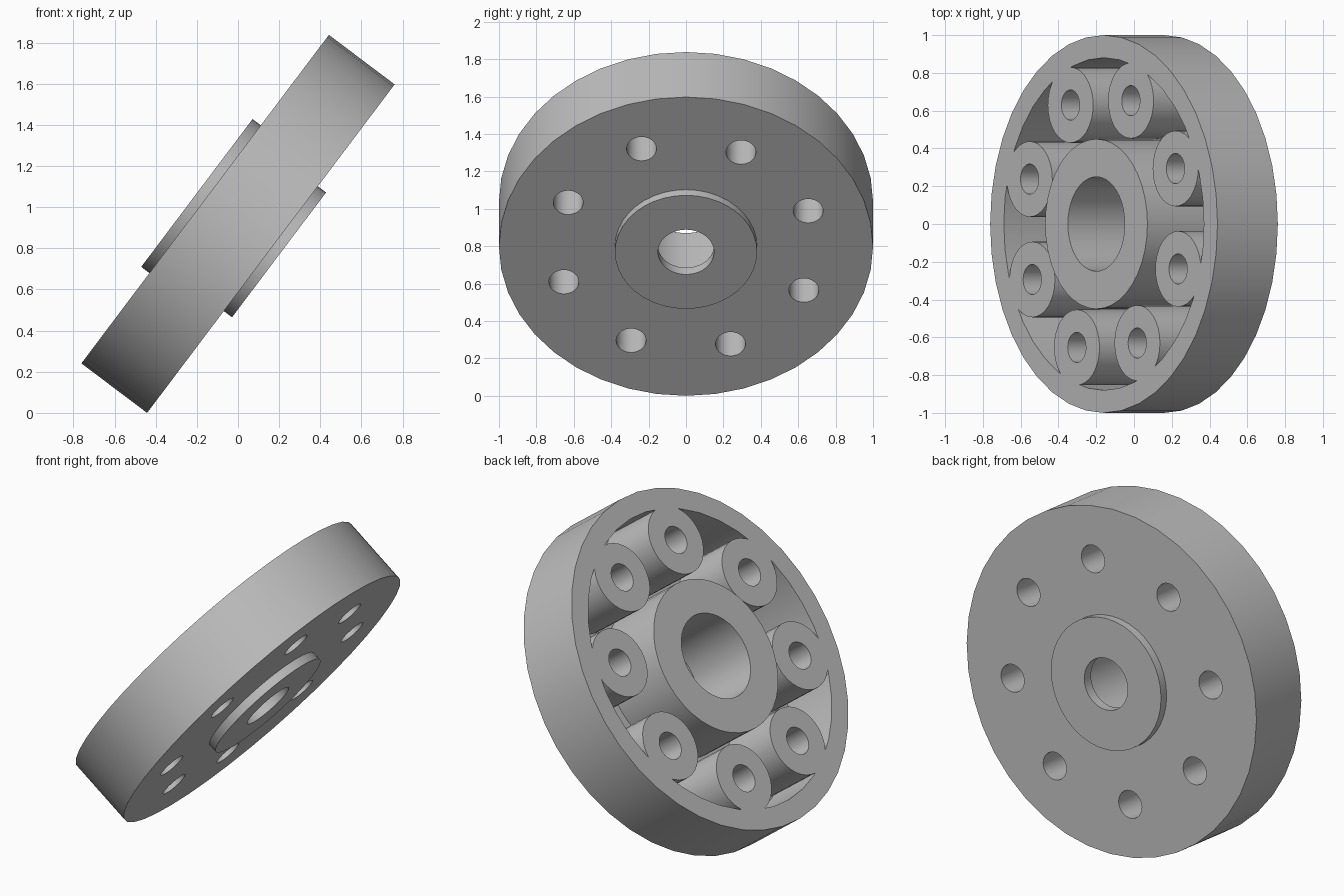
import bpy
import bmesh
from math import cos, sin, pi, radians
from mathutils import Matrix, Vector

cube = bpy.data.objects.get("Cube")
if cube:
    bpy.data.objects.remove(cube, do_unlink=True)

RIM_R, HALF, POCKET_R, FLOOR = 1.0, 0.2, 0.88, -0.15
HUB_R, COLLAR_R, HUB_HALF = 0.45, 0.38, 0.25
BOSS_R, HOLE_R, PITCH_R, BOSSES = 0.2, 0.08, 0.695, 8
TILT = Matrix.Rotation(radians(-53), 4, "Y")
PLACE = Matrix.Translation((0, 0, RIM_R * sin(radians(53)) + HALF * cos(radians(53)))) @ TILT

steel = bpy.data.materials.new("grey metal")
steel.use_nodes = True
colour = (0.52, 0.52, 0.52, 1)
steel.diffuse_color = colour
steel.node_tree.nodes["Principled BSDF"].inputs["Base Color"].default_value = colour


def lathe(name, profile, segments, centre=(0, 0)):
    """Spin a closed (radius, height) profile around a vertical axis."""
    bm = bmesh.new()
    rings = []
    for i in range(segments):
        t = 2 * pi * i / segments
        rings.append([bm.verts.new((centre[0] + r * cos(t), centre[1] + r * sin(t), z))
                      for r, z in profile])
    n = len(profile)
    for i, ring in enumerate(rings):
        nxt = rings[(i + 1) % segments]
        for j in range(n):
            k = (j + 1) % n
            bm.faces.new((ring[j], nxt[j], nxt[k], ring[k]))
    bmesh.ops.recalc_face_normals(bm, faces=bm.faces)
    mesh = bpy.data.meshes.new(name)
    bm.to_mesh(mesh)
    bm.free()
    mesh.materials.append(steel)
    obj = bpy.data.objects.new(name, mesh)
    bpy.context.collection.objects.link(obj)
    return obj


def select(obj):
    bpy.ops.object.select_all(action="DESELECT")
    obj.select_set(True)
    bpy.context.view_layer.objects.active = obj


# Wheel body: rim, web plate, hub with stepped bore and rear collar
body = lathe("wheel_body", [
    (0.15, -HUB_HALF), (COLLAR_R, -HUB_HALF), (COLLAR_R, -HALF), (RIM_R, -HALF),
    (RIM_R, HALF), (POCKET_R, HALF), (POCKET_R, FLOOR), (HUB_R, FLOOR),
    (HUB_R, HUB_HALF), (0.25, HUB_HALF), (0.25, -0.19), (0.15, -0.19)], 40)

# Bolt bosses on a ring, with matching holes through the plate
parts = [body]
cutter_bm = bmesh.new()
for i in range(BOSSES):
    angle = radians(25) + 2 * pi * i / BOSSES
    centre = Vector((PITCH_R * cos(angle), PITCH_R * sin(angle)))
    parts.append(lathe(f"bolt_boss_{i + 1}", [
        (HOLE_R, FLOOR), (BOSS_R, FLOOR), (BOSS_R, HALF), (HOLE_R, HALF)], 32, centre))
    bmesh.ops.create_cone(cutter_bm, cap_ends=True, segments=32, radius1=HOLE_R,
                          radius2=HOLE_R, depth=0.3,
                          matrix=Matrix.Translation((*centre, -HALF)))
cutter_mesh = bpy.data.meshes.new("hole_cutter")
cutter_bm.to_mesh(cutter_mesh)
cutter_bm.free()
cutter_mesh.materials.append(steel)
cutter = bpy.data.objects.new("hole_cutter", cutter_mesh)
cutter.hide_render = True
bpy.context.collection.objects.link(cutter)

select(body)
cut = body.modifiers.new("bolt_holes", "BOOLEAN")
cut.operation = "DIFFERENCE"
cut.solver = "EXACT"
cut.object = cutter
bpy.ops.object.modifier_apply(modifier=cut.name)
bpy.data.objects.remove(cutter, do_unlink=True)

# Smooth round walls, keep rims crisp, then tilt into place
for obj in parts:
    select(obj)
    bpy.ops.object.shade_smooth_by_angle(angle=radians(30))
    obj.matrix_world = PLACE
